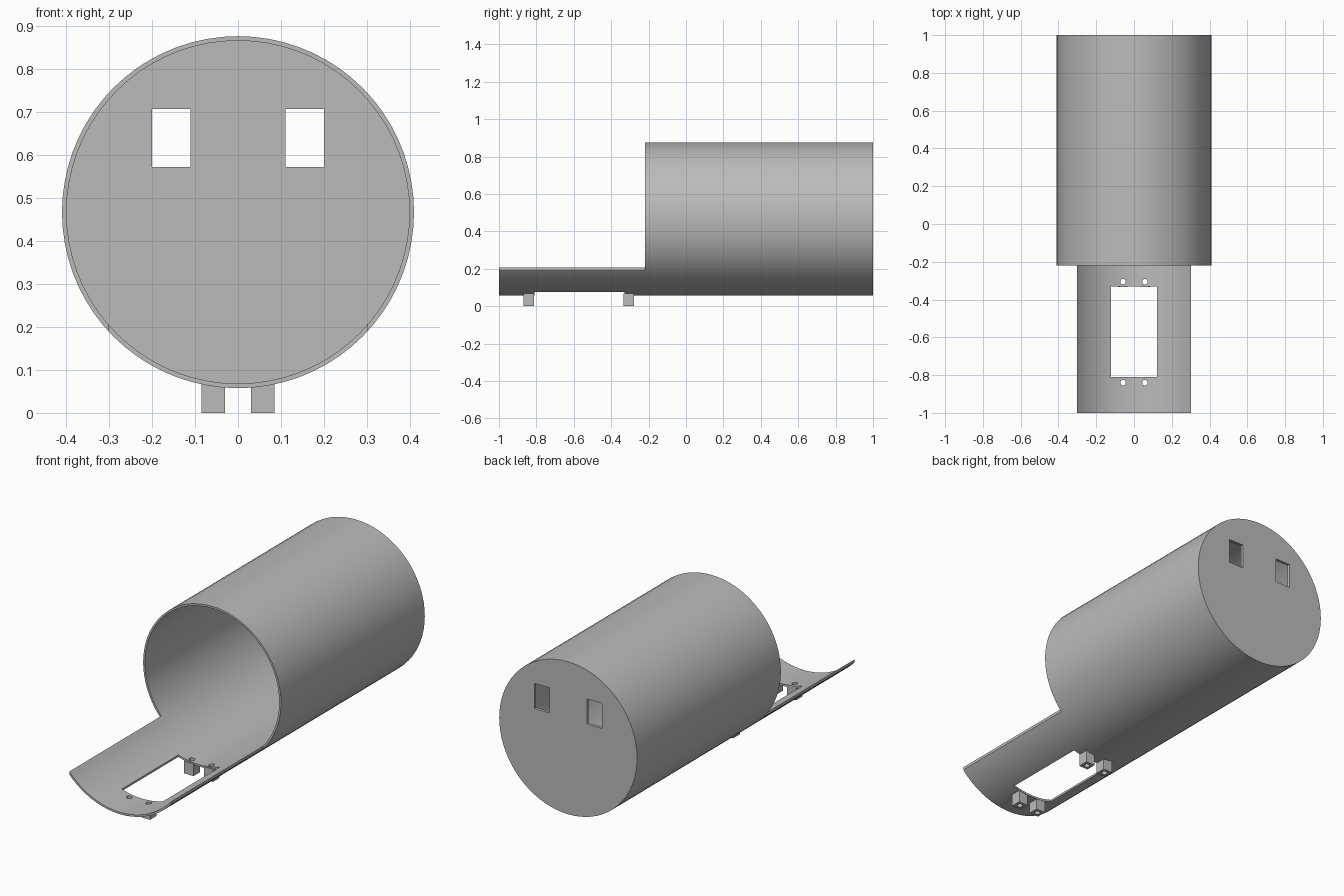
import bpy, bmesh, math
from mathutils import Matrix, Vector

cube = bpy.data.objects.get("Cube")
if cube:
    bpy.data.objects.remove(cube, do_unlink=True)

AXIS_Z, OUTER_R, INNER_R = 0.467, 0.4095, 0.399
BACK_INNER, TUBE_FRONT, TRAY_HALF = 0.985, -0.22, 0.302
HOLE_X, HOLE_R = 0.058, 0.0145
HOLE_YS = {"front": -0.84, "rear": -0.306}

grey = bpy.data.materials.new("plain grey")
grey.use_nodes = True
grey.diffuse_color = (0.5, 0.5, 0.5, 1)
grey.node_tree.nodes["Principled BSDF"].inputs["Base Color"].default_value = (0.5, 0.5, 0.5, 1)


def make_object(name, bm):
    mesh = bpy.data.meshes.new(name)
    bm.to_mesh(mesh)
    bm.free()
    mesh.materials.append(grey)
    obj = bpy.data.objects.new(name, mesh)
    bpy.context.collection.objects.link(obj)
    return obj


def box(name, low, high):
    low, high = Vector(low), Vector(high)
    bm = bmesh.new()
    bmesh.ops.create_cube(bm, size=1, matrix=Matrix.Translation((low + high) / 2)
                          @ Matrix.Diagonal((*(high - low), 1)))
    return make_object(name, bm)


def cylinder(name, radius, start, end, sides):
    start, end = Vector(start), Vector(end)
    turn = (end - start).to_track_quat('Z', 'Y').to_matrix().to_4x4()
    bm = bmesh.new()
    bmesh.ops.create_cone(bm, cap_ends=True, segments=sides, radius1=radius, radius2=radius,
                          depth=(end - start).length,
                          matrix=Matrix.Translation((start + end) / 2) @ turn)
    return make_object(name, bm)


def activate(obj):
    bpy.ops.object.select_all(action='DESELECT')
    obj.select_set(True)
    bpy.context.view_layer.objects.active = obj


def cut(target, cutter):
    activate(target)
    mod = target.modifiers.new("cut", 'BOOLEAN')
    mod.operation, mod.solver, mod.object = 'DIFFERENCE', 'EXACT', cutter
    bpy.ops.object.modifier_apply(modifier=mod.name)
    bpy.data.objects.remove(cutter, do_unlink=True)


def smooth(obj):
    activate(obj)
    bpy.ops.object.shade_smooth_by_angle(angle=math.radians(30))


# Tube closed at the back, with its front part opened into a shallow tray
shell = cylinder("tube_shell", OUTER_R, (0, -1, AXIS_Z), (0, 1, AXIS_Z), 72)
cut(shell, cylinder("bore", INNER_R, (0, -1.2, AXIS_Z), (0, BACK_INNER, AXIS_Z), 72))
cut(shell, box("tray_top", (-1, -1.2, 0.35), (1, TUBE_FRONT, 1)))
for side in (-1, 1):
    xs = sorted((side * TRAY_HALF, side))
    cut(shell, box("tray_side", (xs[0], -1.2, -0.1), (xs[1], TUBE_FRONT, 0.6)))

# Rectangular opening in the tray floor
cut(shell, box("floor_opening", (-0.123, -0.81, -0.1), (0.123, -0.33, 0.3)))

# Two windows in the back wall
for side in (-1, 1):
    xs = sorted((side * 0.111, side * 0.2))
    cut(shell, box("window", (xs[0], 0.9, 0.572), (xs[1], 1.1, 0.707)))

# Four square feet, each with a screw hole through foot and tray
for end, y in HOLE_YS.items():
    for side, label in ((-1, "right"), (1, "left")):
        x = side * HOLE_X
        foot = box(f"{end}_{label}_foot", (x - 0.0275, y - 0.028, 0), (x + 0.0275, y + 0.028, 0.067))
        for part in (foot, shell):
            cut(part, cylinder("screw_hole", HOLE_R, (x, y, -0.1), (x, y, 0.3), 24))
        smooth(foot)
smooth(shell)
